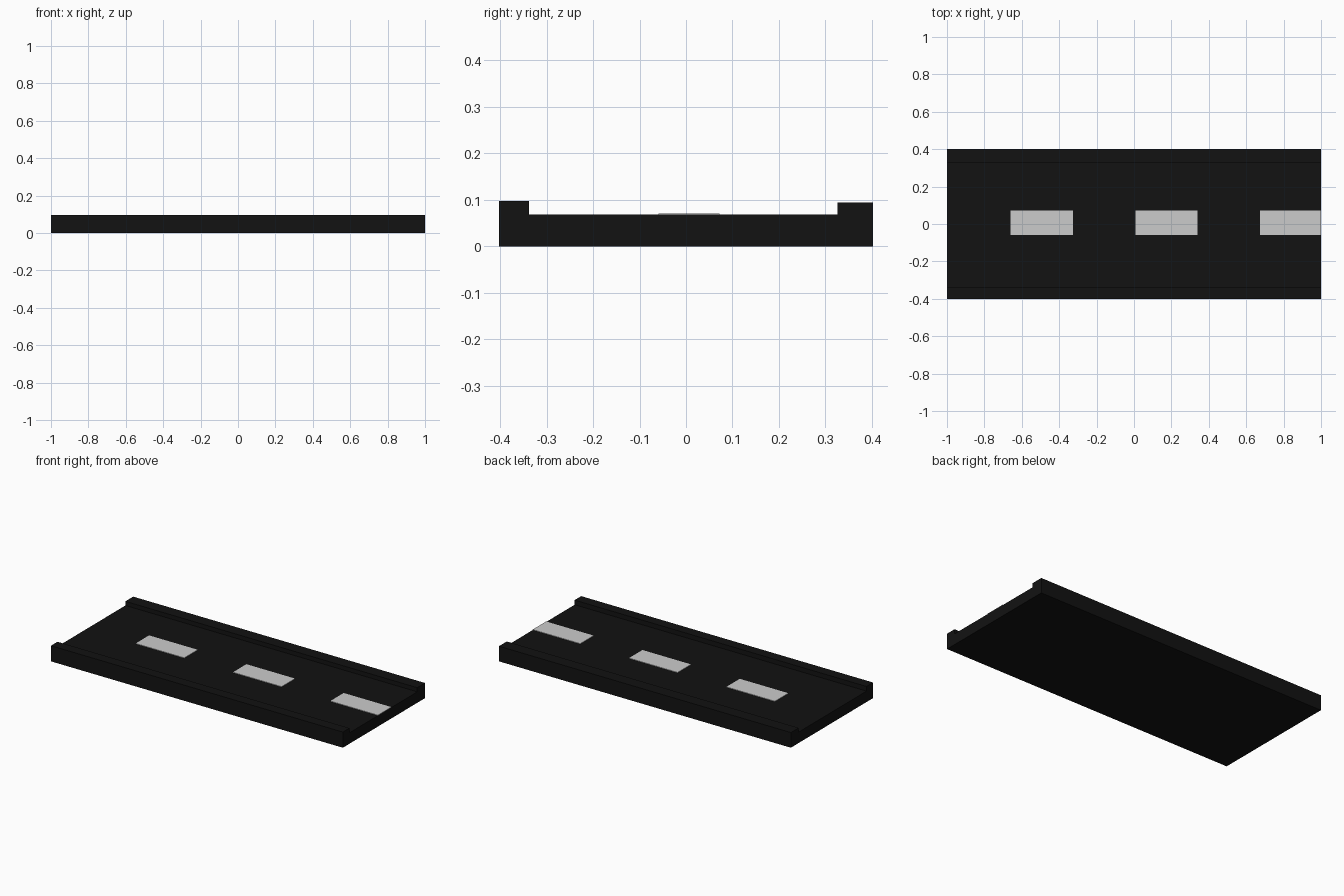
import bpy
import bmesh

if "Cube" in bpy.data.objects:
    bpy.data.objects.remove(bpy.data.objects["Cube"])


def material(name, rgb):
    m = bpy.data.materials.new(name)
    m.diffuse_color = (*rgb, 1)
    m.use_nodes = True
    m.node_tree.nodes["Principled BSDF"].inputs["Base Color"].default_value = m.diffuse_color
    return m


def extrude_profile(name, profile, x0, x1, mat):
    """Extrude a closed (y, z) outline along x."""
    bm = bmesh.new()
    face = bm.faces.new([bm.verts.new((x0, y, z)) for y, z in profile])
    ext = bmesh.ops.extrude_face_region(bm, geom=[face])
    verts = [v for v in ext["geom"] if isinstance(v, bmesh.types.BMVert)]
    bmesh.ops.translate(bm, verts=verts, vec=(x1 - x0, 0, 0))
    bmesh.ops.recalc_face_normals(bm, faces=bm.faces)
    mesh = bpy.data.meshes.new(name)
    bm.to_mesh(mesh)
    bm.free()
    mesh.materials.append(mat)
    obj = bpy.data.objects.new(name, mesh)
    bpy.context.collection.objects.link(obj)
    return obj


asphalt = material("asphalt", (0.006, 0.006, 0.006))
paint = material("lane_paint", (0.8, 0.8, 0.8))
ROAD_Z = 0.068

# Road slab with a raised kerb along each side
extrude_profile("road_slab", [
    (-0.402, 0), (0.402, 0), (0.402, 0.094), (0.326, 0.094),
    (0.326, ROAD_Z), (-0.338, ROAD_Z), (-0.338, 0.097), (-0.402, 0.097),
], -1, 1, asphalt)

# Dashed centre line, last dash running to the end of the slab
for i in range(3):
    x0 = -0.66 + i * 0.667
    extrude_profile(f"lane_dash_{i + 1}", [
        (-0.059, ROAD_Z), (0.072, ROAD_Z), (0.072, 0.071), (-0.059, 0.071),
    ], x0, min(x0 + 0.333, 1), paint)
